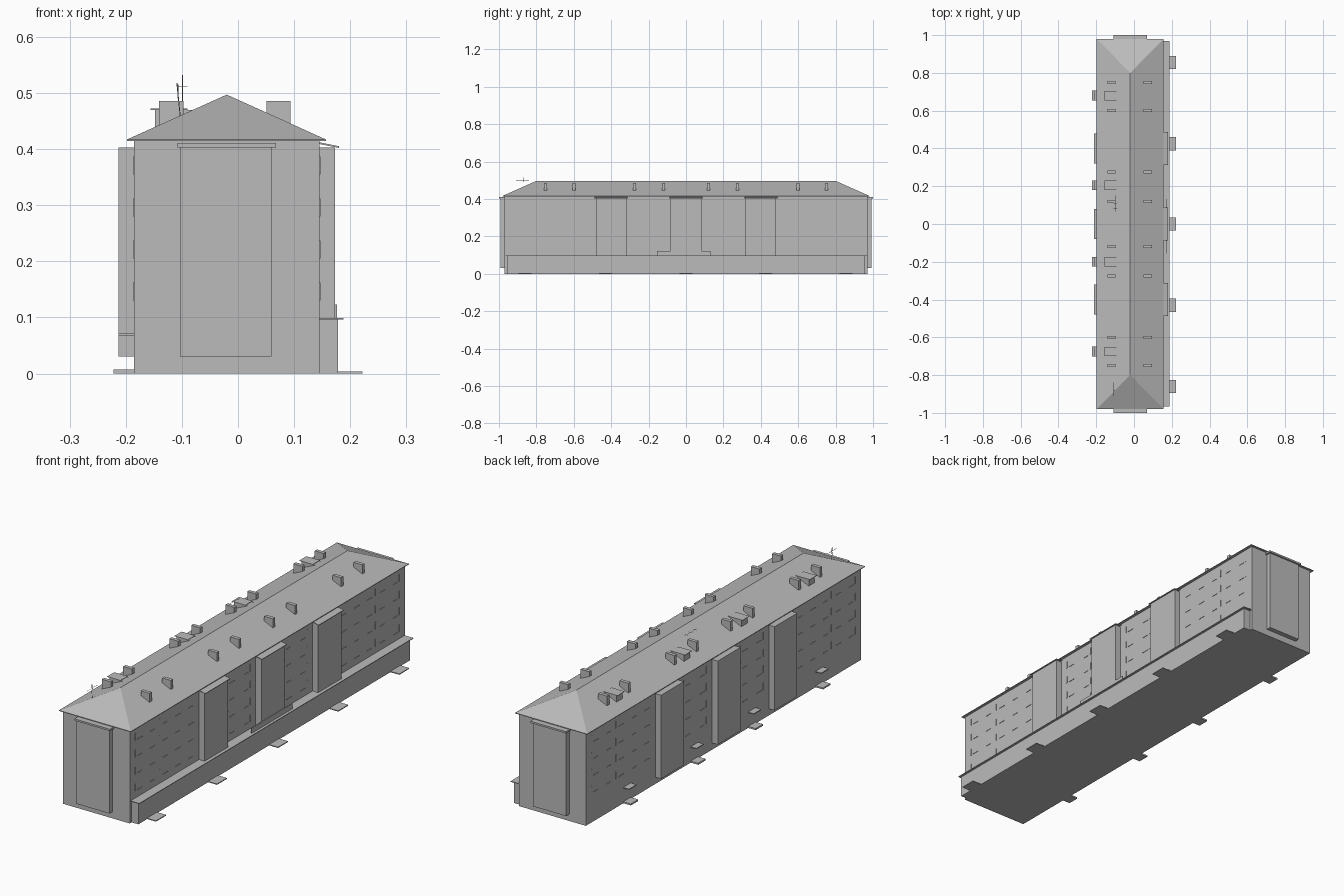
import bpy
import bmesh

cube = bpy.data.objects.get("Cube")
if cube:
    bpy.data.objects.remove(cube, do_unlink=True)

grey = bpy.data.materials.new("plain_grey")
grey.use_nodes = True
grey.diffuse_color = (0.5, 0.5, 0.5, 1)
grey.node_tree.nodes["Principled BSDF"].inputs["Base Color"].default_value = (0.5, 0.5, 0.5, 1)


def finish(name, bm):
    bmesh.ops.recalc_face_normals(bm, faces=bm.faces)
    mesh = bpy.data.meshes.new(name)
    bm.to_mesh(mesh)
    bm.free()
    mesh.materials.append(grey)
    obj = bpy.data.objects.new(name, mesh)
    bpy.context.collection.objects.link(obj)
    return obj


def add_box(bm, x, y, z):
    corners = [bm.verts.new((a, b, c)) for a in x for b in y for c in z]
    bmesh.ops.convex_hull(bm, input=corners)


def boxes(name, items):
    bm = bmesh.new()
    for x, y, z in items:
        add_box(bm, x, y, z)
    bmesh.ops.dissolve_limit(bm, angle_limit=0.01, verts=bm.verts, edges=bm.edges)
    return finish(name, bm)


def prisms(name, profile, spans):
    """Extrude an x-z outline along each y span."""
    bm = bmesh.new()
    for y0, y1 in spans:
        face = bm.faces.new([bm.verts.new((x, y0, z)) for x, z in profile])
        out = bmesh.ops.extrude_face_region(bm, geom=[face])["geom"]
        moved = [v for v in out if isinstance(v, bmesh.types.BMVert)]
        bmesh.ops.translate(bm, verts=moved, vec=(0, y1 - y0, 0))
    return finish(name, bm)


def around(centres, half):
    return [(c - half, c + half) for c in centres]


LEFT, RIGHT, MID = 0.145, -0.185, -0.02
BAYS = (-0.4, 0, 0.4)
DOORS = (-0.675, -0.2, 0.205, 0.68)

# Main block
boxes("main_block", [((RIGHT, LEFT), (-0.97, 0.97), (0, 0.415))])

# Hipped roof with a thin eave
bm = bmesh.new()
add_box(bm, (-0.198, 0.157), (-0.98, 0.98), (0.414, 0.417))
rim = [v for v in bm.verts if v.co.z > 0.416]
ridge = [bm.verts.new((MID, y, 0.497)) for y in (-0.8, 0.8)]
top = [f for f in bm.faces if all(v in rim for v in f.verts)]
bmesh.ops.delete(bm, geom=top, context="FACES")
bmesh.ops.convex_hull(bm, input=rim + ridge)
bmesh.ops.dissolve_limit(bm, angle_limit=0.01, verts=bm.verts, edges=bm.edges)
finish("hipped_roof", bm)

# Stair bays on both long sides
boxes("left_bays", [((LEFT, 0.173), y, (0.097, 0.403)) for y in around(BAYS, 0.082)])
boxes("right_bays", [((-0.213, RIGHT), y, (0.03, 0.403)) for y in around(BAYS, 0.08)])
prisms("left_bay_canopies",
       [(LEFT, 0.412), (0.18, 0.405), (0.18, 0.402), (LEFT, 0.409)],
       around(BAYS, 0.088))

# End bays with their canopies
boxes("end_bays", [((-0.103, 0.06), y, (0.03, 0.403))
                   for y in ((-0.992, -0.97), (0.97, 0.992))])
boxes("end_bay_canopies", [((-0.108, 0.068), y, (0.403, 0.411))
                           for y in ((-1, -0.97), (0.97, 1))])

# Low annex along the left side
boxes("annex", [((LEFT, 0.178), (-0.957, 0.957), (0, 0.097))])
boxes("annex_roof", [((LEFT, 0.188), (-0.965, 0.968), (0.096, 0.099))])
boxes("annex_parapet", [((0.173, 0.176), (-0.155, 0.132), (0.098, 0.123))])

# Ground steps and door canopies
boxes("left_steps", [((0.178, 0.222), y, (0, 0.004))
                     for y in around((-0.86, -0.43, 0, 0.425, 0.855), 0.035)])
boxes("right_steps", [((-0.222, RIGHT), y, (0, 0.007)) for y in around(DOORS, 0.026)])
boxes("door_canopies", [((-0.213, RIGHT), y, (0.067, 0.071)) for y in around(DOORS, 0.026)])

# Narrow roof vents in mirrored rows
VENTS = [s * c for s in (-1, 1) for c in (0.12, 0.275, 0.6, 0.75)]
for side, (outer, inner) in {"left": (0.094, 0.051), "right": (-0.141, -0.097)}.items():
    prisms(side + "_roof_vents",
           [(outer, 0.44), (outer, 0.486), (inner, 0.486), (inner, 0.455)],
           around(VENTS, 0.008))

# Flat-topped roof dormers
boxes("roof_dormers", [((-0.148, -0.08), y, (0.435, 0.47)) for y in around(DOORS, 0.021)])
boxes("dormer_lids", [((-0.156, -0.09), y, (0.47, 0.472)) for y in around(DOORS, 0.025)])

# Window sills and thin wall ribs
SILL_Y = [s * c for s in (-1, 1) for c in (0.15, 0.25, 0.54, 0.63, 0.72, 0.81, 0.9)]
RIB_Y = [s * c for s in (-1, 1) for c in (0.12, 0.28, 0.76, 0.93)]
FLOORS = [0.13 + 0.075 * i for i in range(4)]
for side, x in {"left": (LEFT, LEFT + 0.002), "right": (RIGHT - 0.002, RIGHT)}.items():
    boxes(side + "_sills", [(x, y, (z, z + 0.002))
                            for y in around(SILL_Y, 0.016) for z in FLOORS])
    boxes(side + "_ribs", [(x, y, (z, z + 0.032))
                           for y in around(RIB_Y, 0.002) for z in FLOORS])


# Aerials made from thin rods
def rods(name, lines):
    curve = bpy.data.curves.new(name, "CURVE")
    curve.dimensions = "3D"
    curve.bevel_depth = 0.0008
    curve.bevel_resolution = 0
    for a, b in lines:
        spline = curve.splines.new("POLY")
        spline.points.add(1)
        spline.points[0].co = (*a, 1)
        spline.points[1].co = (*b, 1)
    curve.materials.append(grey)
    bpy.context.collection.objects.link(bpy.data.objects.new(name, curve))


cross = [((-0.108, y, 0.512), (-0.09, y, 0.512)) for y in (0.08, 0.11, 0.14)]
rods("middle_aerial", [((-0.099, 0.11, 0.455), (-0.099, 0.11, 0.532)),
                       ((-0.099, 0.065, 0.512), (-0.099, 0.15, 0.512))] + cross)
rods("front_aerial", [((-0.1, -0.88, 0.43), (-0.109, -0.88, 0.518)),
                      ((-0.107, -0.91, 0.5), (-0.107, -0.84, 0.5)),
                      ((-0.107, -0.87, 0.49), (-0.107, -0.87, 0.515))])
